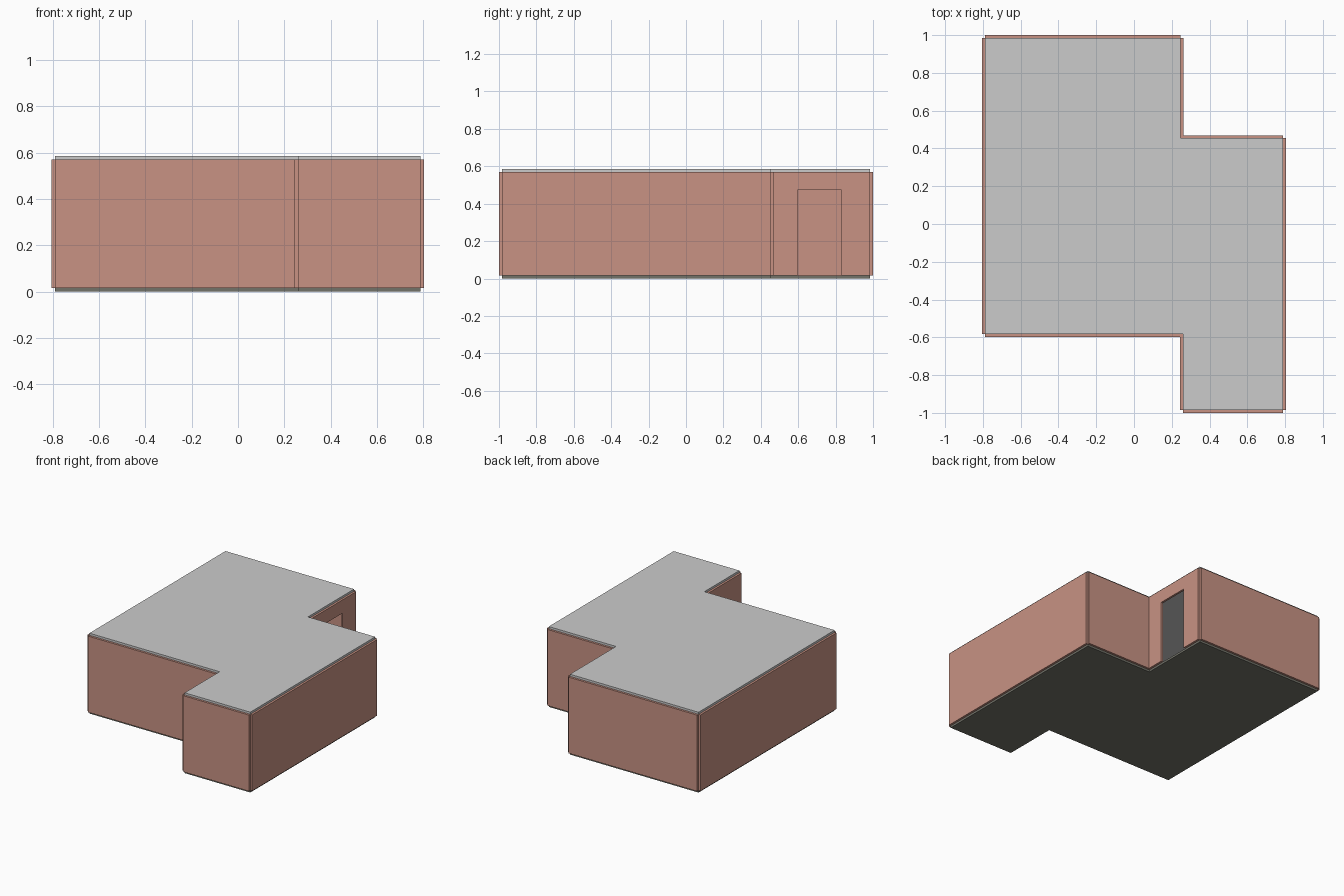
import bpy, bmesh
from mathutils import Vector

if "Cube" in bpy.data.objects:
    bpy.data.objects.remove(bpy.data.objects["Cube"])

T = 0.0155           # slab and wall thickness
Z0, Z1 = T, 0.57     # wall bottom and top
DOOR_TOP = 0.473
DOOR_Y = (0.595, 0.832)

# Inner footprint, counter-clockwise
PLAN = [(-0.79, -0.582), (0.259, -0.582), (0.259, -0.984), (0.788, -0.984),
        (0.788, 0.454), (0.246, 0.454), (0.246, 0.984), (-0.79, 0.984)]
DOOR_WALL = 5


def material(name, rgb):
    m = bpy.data.materials.new(name)
    m.diffuse_color = (*rgb, 1)
    m.use_nodes = True
    m.node_tree.nodes["Principled BSDF"].inputs["Base Color"].default_value = m.diffuse_color
    return m


def prism(name, points, offset, mat=None):
    """Closed solid made by sweeping a flat polygon along an offset."""
    bm = bmesh.new()
    face = bm.faces.new([bm.verts.new(p) for p in points])
    ext = bmesh.ops.extrude_face_region(bm, geom=[face], use_keep_orig=True)
    moved = [e for e in ext["geom"] if isinstance(e, bmesh.types.BMVert)]
    bmesh.ops.translate(bm, verts=moved, vec=offset)
    bmesh.ops.recalc_face_normals(bm, faces=bm.faces)
    me = bpy.data.meshes.new(name)
    bm.to_mesh(me)
    bm.free()
    ob = bpy.data.objects.new(name, me)
    bpy.context.collection.objects.link(ob)
    if mat:
        me.materials.append(mat)
    return ob


brick = material("wall_pink", (0.58, 0.29, 0.23))
dark = material("floor_dark", (0.17, 0.17, 0.14))

# Floor and flat roof share the footprint
prism("floor", [(x, y, 0) for x, y in PLAN], (0, 0, T), dark)
prism("roof", [(x, y, Z1) for x, y in PLAN], (0, 0, T))

# One wall panel outside each footprint edge, with open corner notches
for i, a in enumerate(PLAN):
    a, b = Vector(a), Vector(PLAN[(i + 1) % len(PLAN)])
    d = (b - a).normalized()
    outline = [(0, Z0)]
    # Doorway cut into the bottom edge of the recessed wall
    if i == DOOR_WALL:
        u, v = (y - a.y for y in DOOR_Y)
        outline += [(u, Z0), (u, DOOR_TOP), (v, DOOR_TOP), (v, Z0)]
    length = (b - a).length
    outline += [(length, Z0), (length, Z1), (0, Z1)]
    pts = [(a.x + d.x * s, a.y + d.y * s, z) for s, z in outline]
    name = "doorway_wall" if i == DOOR_WALL else f"wall_{i + 1}"
    prism(name, pts, (d.y * T, -d.x * T, 0), brick)
